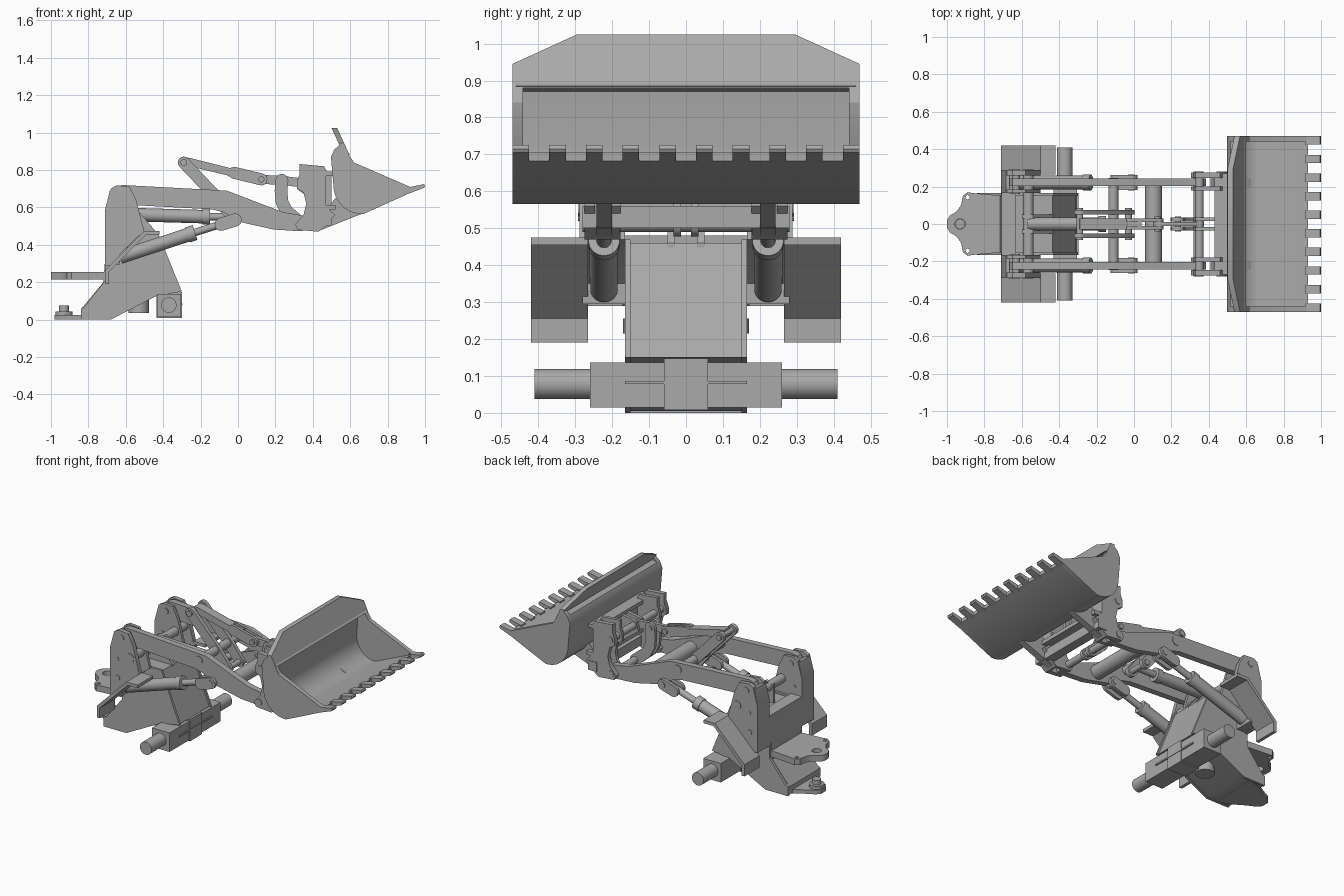
import bpy, bmesh, math
from mathutils import Vector

if "Cube" in bpy.data.objects:
    bpy.data.objects.remove(bpy.data.objects["Cube"])

steel = bpy.data.materials.new("steel_grey")
steel.use_nodes = True
steel.diffuse_color = (0.4, 0.4, 0.4, 1)
steel.node_tree.nodes["Principled BSDF"].inputs["Base Color"].default_value = (0.4, 0.4, 0.4, 1)
made = []


def finish(name, bm):
    bmesh.ops.recalc_face_normals(bm, faces=bm.faces)
    mesh = bpy.data.meshes.new(name)
    bm.to_mesh(mesh)
    bm.free()
    mesh.materials.append(steel)
    ob = bpy.data.objects.new(name, mesh)
    bpy.context.scene.collection.objects.link(ob)
    made.append(ob)
    return ob


def prism(name, pts, spans, axis="y"):
    """Extrude a 2D outline along an axis, once for each span."""
    bm = bmesh.new()
    for a, b in spans:
        def place(p, t):
            return {"y": (p[0], t, p[1]), "x": (t, p[0], p[1]), "z": (p[0], p[1], t)}[axis]
        lo = [bm.verts.new(place(p, a)) for p in pts]
        hi = [bm.verts.new(place(p, b)) for p in pts]
        bm.faces.new(lo)
        bm.faces.new(hi[::-1])
        for i in range(len(pts)):
            j = (i + 1) % len(pts)
            bm.faces.new((lo[i], hi[i], hi[j], lo[j]))
    return finish(name, bm)


def box(name, x, y, z):
    return prism(name, [(x[0], z[0]), (x[1], z[0]), (x[1], z[1]), (x[0], z[1])], [y])


def rod(name, p, q, r, sides=32):
    p, q = Vector(p), Vector(q)
    bm = bmesh.new()
    bmesh.ops.create_cone(bm, cap_ends=True, segments=sides, radius1=r, radius2=r, depth=(q - p).length)
    turn = (q - p).to_track_quat("Z", "Y").to_matrix().to_4x4()
    bmesh.ops.transform(bm, matrix=turn, verts=bm.verts)
    bmesh.ops.translate(bm, vec=(p + q) / 2, verts=bm.verts)
    return finish(name, bm)


def pin(name, at, r, y0, y1):
    return rod(name, (at[0], y0, at[1]), (at[0], y1, at[1]), r, 24)


def link(name, path, r, spans):
    """Flat bar with round ends that follows a path of points."""
    pts = [Vector(p) for p in path]
    left, right = [], []
    for i, p in enumerate(pts):
        d = (pts[min(i + 1, len(pts) - 1)] - pts[max(i - 1, 0)]).normalized()
        n = Vector((-d.y, d.x)) * r
        left.append(p + n)
        right.append(p - n)

    def cap(c, start):
        a0 = math.atan2(start.y - c.y, start.x - c.x)
        return [c + r * Vector((math.cos(a0 - math.pi * k / 8), math.sin(a0 - math.pi * k / 8))) for k in range(1, 8)]
    return prism(name, left + cap(pts[-1], left[-1]) + right[::-1] + cap(pts[0], right[0]), spans)


def both(a, b):
    return [(a, b), (-b, -a)]


def mirror_y(pts):
    return pts + [(x, -y) for x, y in reversed(pts)]


def cut(ob, cutter):
    mod = ob.modifiers.new("hole", "BOOLEAN")
    mod.operation = "DIFFERENCE"
    mod.solver = "EXACT"
    mod.object = cutter
    cutter.hide_render = True
    cutter.hide_set(True)
    made.remove(cutter)


# Chassis: side plates around a slightly recessed body
chassis = [(-.84, 0), (-.84, .06), (-.82, .07), (-.71, .21), (-.71, .47), (-.43, .47), (-.3, .15), (-.43, .13), (-.68, 0)]
prism("chassis_side_plates", chassis, both(.15, .165))
body = [(-.84, .005), (-.84, .055), (-.72, .2), (-.7, .46), (-.435, .46), (-.31, .15), (-.43, .135), (-.68, .005)]
prism("chassis_body", body, [(-.15, .15)])
rod("chassis_drain_tube", (-.53, 0, .035), (-.53, 0, .13), .055)

# Front axle
box("axle_box", (-.43, -.305), (-.26, .26), (.015, .137))
box("axle_centre_boss", (-.435, -.3), (-.06, .06), (.008, .147))
box("axle_front_rib", (-.31, -.297), (-.165, .165), (.078, .087))
rod("axle_shaft", (-.37, -.41, .078), (-.37, .41, .078), .041)

# Rear hitch
upper = mirror_y([(-1, .02), (-.985, .045), (-.95, .065), (-.925, .1), (-.915, .15), (-.89, .17), (-.86, .165), (-.69, .15)])
plate = prism("upper_hitch_plate", upper, [(.215, .255)], "z")
cut(plate, rod("hitch_hole_cutter", (-.93, 0, .1), (-.93, 0, .4), .028))
for s in (-1, 1):
    cut(plate, rod("bolt_hole_cutter", (-.89, s * .143, .1), (-.89, s * .143, .4), .011))
lower = mirror_y([(-.98, .025), (-.96, .05), (-.9, .08), (-.82, .13), (-.75, .15)])
prism("lower_hitch_plate", lower, [(0, .025)], "z")
rod("hitch_pin_base", (-.93, 0, .02), (-.93, 0, .045), .045)
rod("hitch_pin", (-.93, 0, .04), (-.93, 0, .075), .026)

# Towers that carry the arms, joined by a cross beam
tower = [(-.71, .29), (-.71, .59), (-.68, .7), (-.65, .718), (-.58, .712), (-.545, .64), (-.5, .47), (-.54, .44), (-.69, .29)]
prism("tower_outer_plates", tower, both(.26, .288))
prism("tower_inner_plates", tower, both(.165, .185))
tower_back = [(-.71, .29), (-.71, .59), (-.685, .69), (-.665, .69), (-.68, .58), (-.68, .29)]
prism("tower_back_plates", tower_back, both(.17, .28))
box("tower_cross_beam", (-.709, -.63), (-.28, .28), (.295, .48))
pin("tower_cross_shaft", (-.565, .56), .028, -.291, .291)
for s in (-1, 1):
    for p, r in (((-.63, .672), .02), ((-.655, .53), .011), ((-.655, .41), .016)):
        pin("tower_pin", p, r, s * .16, s * .292)

# Bent steps beside the towers
step = [(-.71, .19), (-.71, .265), (-.5, .475), (-.42, .475), (-.42, .455), (-.49, .455), (-.69, .255), (-.69, .19)]
prism("side_steps", step, both(.265, .42))

# Lifting arms and the tube between them
arm = [(-.67, .67), (-.65, .71), (-.62, .72), (-.06, .69), (.24, .575), (.36, .555), (.385, .52), (.37, .48),
       (.33, .473), (.19, .482), (.02, .52), (-.08, .575), (-.14, .59), (-.55, .612), (-.64, .63)]
prism("lifting_arms", arm, both(.203, .242))
pin("arm_cross_tube", (.105, .56), .045, -.21, .21)
pin("crank_shaft", (-.11, .65), .027, -.246, .246)

# Lift cylinders, one under each arm
for s in (-1, 1):
    y = s * .222
    rod("lift_cylinder_barrel", (-.63, y, .335), (-.24, y, .463), .037)
    rod("lift_cylinder_collar", (-.27, y, .453), (-.23, y, .466), .042)
    rod("lift_cylinder_rod", (-.24, y, .463), (-.02, y, .533), .02)
    pin("lift_rod_pin", (-.015, .533), .018, y - .043, y + .043)
    link("lift_rod_clevis", [(-.09, .51), (-.015, .533)], .035, [(y - .039, y - .02), (y + .02, y + .039)])

# Tilt cylinder on the centre line
prism("tilt_cylinder_lugs", [(-.6, .42), (-.6, .58), (-.54, .59), (-.43, .46), (-.43, .415)], both(.03, .05))
rod("tilt_cylinder_barrel", (-.57, 0, .562), (-.16, 0, .55), .036)
rod("tilt_cylinder_collar", (-.19, 0, .551), (-.15, 0, .55), .042)
rod("tilt_cylinder_rod", (-.16, 0, .55), (-.03, 0, .55), .02)
link("bell_crank", [(-.29, .84), (-.11, .65), (-.03, .55)], .032, both(.05, .075))
pin("crank_top_pin", (-.29, .84), .018, -.085, .085)
pin("crank_bottom_pin", (-.03, .55), .018, -.085, .085)

# Push linkage from the crank to the bucket coupler
prism("push_bar", [(-.29, .868), (-.26, .865), (-.03, .808), (-.03, .765), (-.25, .818), (-.3, .82)], [(-.03, .03)])
link("push_bar_clevis", [(-.02, .785), (.125, .75)], .032, both(.012, .03))
box("push_bar_core", (-.05, .04), (-.02, .02), (.765, .8))
link("coupler_link", [(.125, .75), (.235, .745), (.35, .73)], .024, [(-.012, .012)])
link("curved_rocker", [(.235, .745), (.23, .69), (.235, .63), (.26, .58), (.34, .512)], .034, both(.014, .034))
for p in ((.125, .75), (.235, .742)):
    pin("linkage_pin", p, .016, -.04, .04)

# Bucket coupler: paired plates, cross tubes and lower flanges
coupler = [(.33, .832), (.46, .82), (.475, .79), (.46, .72), (.455, .65), (.475, .6), (.52, .56), (.43, .47), (.32, .48),
           (.305, .51), (.35, .56), (.365, .62), (.35, .68), (.315, .7), (.315, .74), (.33, .78)]
prism("coupler_plates", coupler, both(.178, .2) + both(.246, .275))
prism("coupler_back_plate", [(.43, .47), (.47, .5), (.47, .8), (.445, .8), (.445, .56), (.41, .48)], both(.18, .275))
pin("coupler_upper_tube", (.35, .73), .022, -.28, .28)
pin("coupler_lower_tube", (.34, .512), .022, -.28, .28)
box("coupler_cross_bar", (.44, .5), (-.28, .28), (.5, .56))
for z in (.6, .78):
    box("coupler_cross_plate", (.43, .52), (-.27, .27), (z - .012, z + .012))
prism("coupler_flanges", [(.42, .47), (.66, .565), (.62, .6), (.52, .65), (.45, .56)], both(.2, .242))
prism("coupler_centre_ears", [(.315, .7), (.33, .76), (.5, .79), (.5, .6), (.42, .62)], both(.016, .036))

# Bucket: curved shell, side plates, spill guard and toothed lip
arc = [math.radians(180 + 10.5 * k) for k in range(10)]
outer = [(.66 + .15 * math.cos(a), .72 + .155 * math.sin(a)) for a in arc]
inner = [(.66 + .125 * math.cos(a), .72 + .13 * math.sin(a)) for a in arc]
shell = [(.555, .92), (.515, .91), (.497, .87)] + outer + [(.93, .682), (.93, .705)] + inner[::-1] + [(.545, .87), (.6, .885)]
prism("bucket_shell", shell, [(-.46, .46)])
side = [(.555, .945), (.515, .91), (.497, .87)] + outer + [(.93, .682), (.96, .712), (.92, .71), (.62, .84), (.59, .885)]
prism("bucket_sides", side, both(.442, .47))
guard = prism("bucket_spill_guard",
              [(-.47, .88), (.47, .88), (.47, .945), (.295, 1.025), (-.295, 1.025), (-.47, .945)], [(.5, .53)], "x")
for v in guard.data.vertices:
    v.co.x += (1.025 - v.co.z) * .46
tooth = [(.915, .675), (.915, .708), (.995, .725), (1, .715), (.995, .705)]
teeth = [(-.47 + .0994 * k, -.425 + .0994 * k) for k in range(10)]
prism("bucket_teeth", tooth, teeth)

# Smooth the round surfaces and keep hard edges
bpy.ops.object.select_all(action="DESELECT")
for ob in made:
    ob.select_set(True)
bpy.context.view_layer.objects.active = made[0]
bpy.ops.object.shade_smooth_by_angle(angle=math.radians(30))
